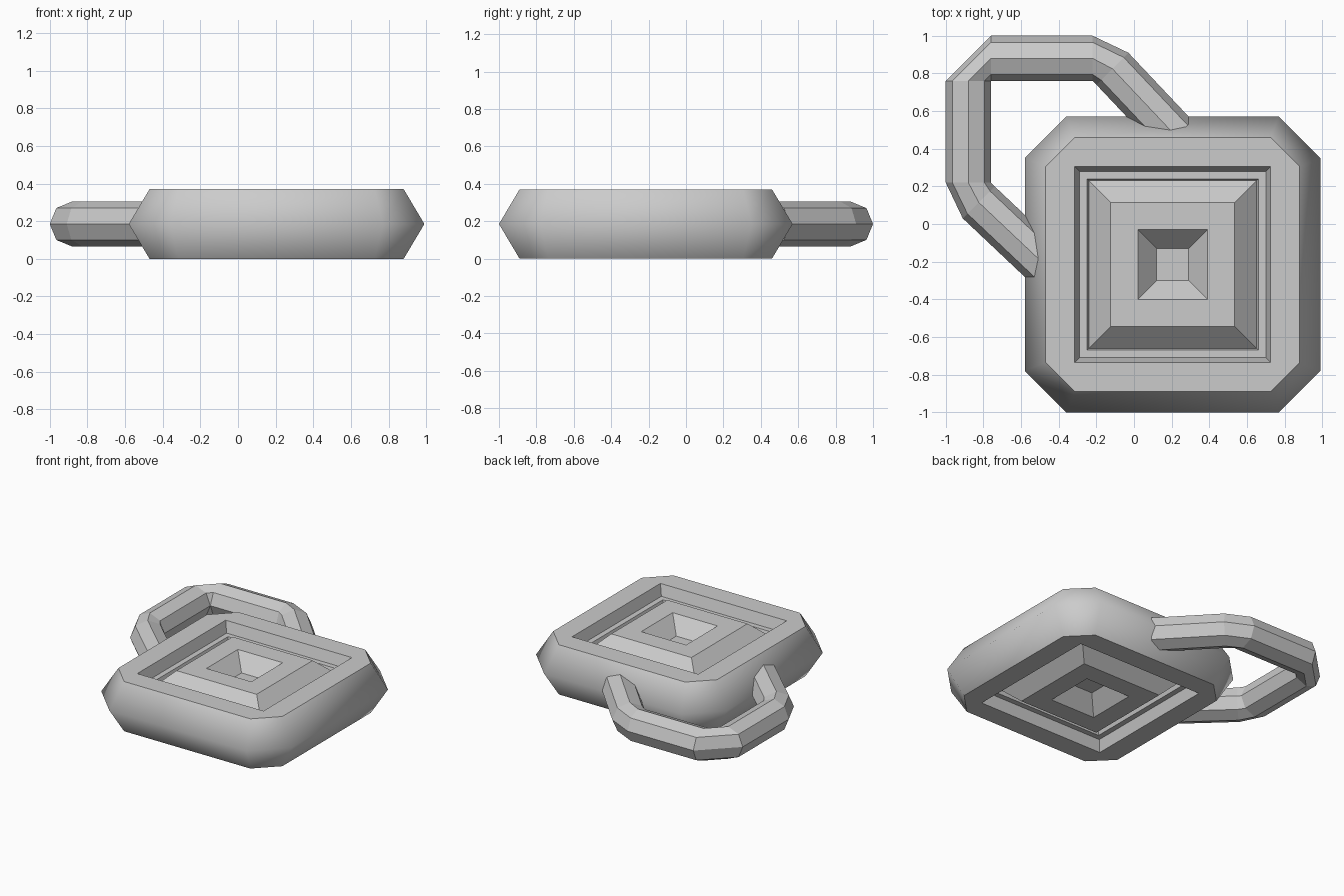
import bpy, bmesh, math

if "Cube" in bpy.data.objects:
    bpy.data.objects.remove(bpy.data.objects["Cube"])

H = 0.37
CX, CY = 0.205, -0.215


def loft(name, rings, smooth_faces=None):
    """Skin a list of equal-length point rings and cap both ends."""
    bm = bmesh.new()
    loops = [[bm.verts.new(p) for p in r] for r in rings]
    n = len(loops[0])
    for i in range(len(loops) - 1):
        a, b = loops[i], loops[i + 1]
        for k in range(n):
            j = (k + 1) % n
            f = bm.faces.new((a[k], a[j], b[j], b[k]))
            f.smooth = bool(smooth_faces and i in smooth_faces)
    bm.faces.new(loops[0][::-1])
    bm.faces.new(loops[-1])
    bmesh.ops.remove_doubles(bm, verts=bm.verts, dist=0.0005)
    bmesh.ops.recalc_face_normals(bm, faces=bm.faces)
    me = bpy.data.meshes.new(name)
    bm.to_mesh(me)
    bm.free()
    ob = bpy.data.objects.new(name, me)
    bpy.context.collection.objects.link(ob)
    return ob


def cut_square(h, c, z):
    """Square of half-size h with corners cut by c (c = 0 gives a plain square)."""
    pts = []
    for sx, sy in ((1, 1), (-1, 1), (-1, -1), (1, -1)):
        pair = [(sx * h, sy * (h - c)), (sx * (h - c), sy * h)]
        pts += pair if sx * sy > 0 else pair[::-1]
    return [(CX + x, CY + y, z) for x, y in pts]


# Body: faceted block with a stepped square recess and raised frame, on both faces
upper = [(0.785, 0.22, H / 2), (0.675, 0.155, H), (0.52, 0, H), (0.495, 0, 0.29),
         (0.455, 0, 0.29), (0.445, 0, 0.26), (0.33, 0, H), (0.185, 0, H), (0.085, 0, 0.26)]
lower = [(h, c, H - z) for h, c, z in upper[:0:-1]]
profile = lower + upper
mid = len(lower)
loft("lock_body", [cut_square(*p) for p in profile], {mid - 1, mid})


# Shackle: octagonal bar, one half of the sections mirrored across the diagonal
def section(x, y, ang):
    """Octagon whose outer corner points along ang in plan."""
    r = 0.12
    ring = []
    for k in range(8):
        t = k * math.pi / 4
        d = r * math.cos(t)
        ring.append((x + d * math.cos(ang), y + d * math.sin(ang), H / 2 + r * math.sin(t)))
    return ring


half = [(0.225, 0.465, 45), (-0.115, 0.825, 45), (-0.22, 0.88, 90), (-0.76, 0.88, 90)]
other = [(-y, -x, 270 - a) for x, y, a in reversed(half)]
loft("shackle", [section(x, y, math.radians(a)) for x, y, a in half + other])
